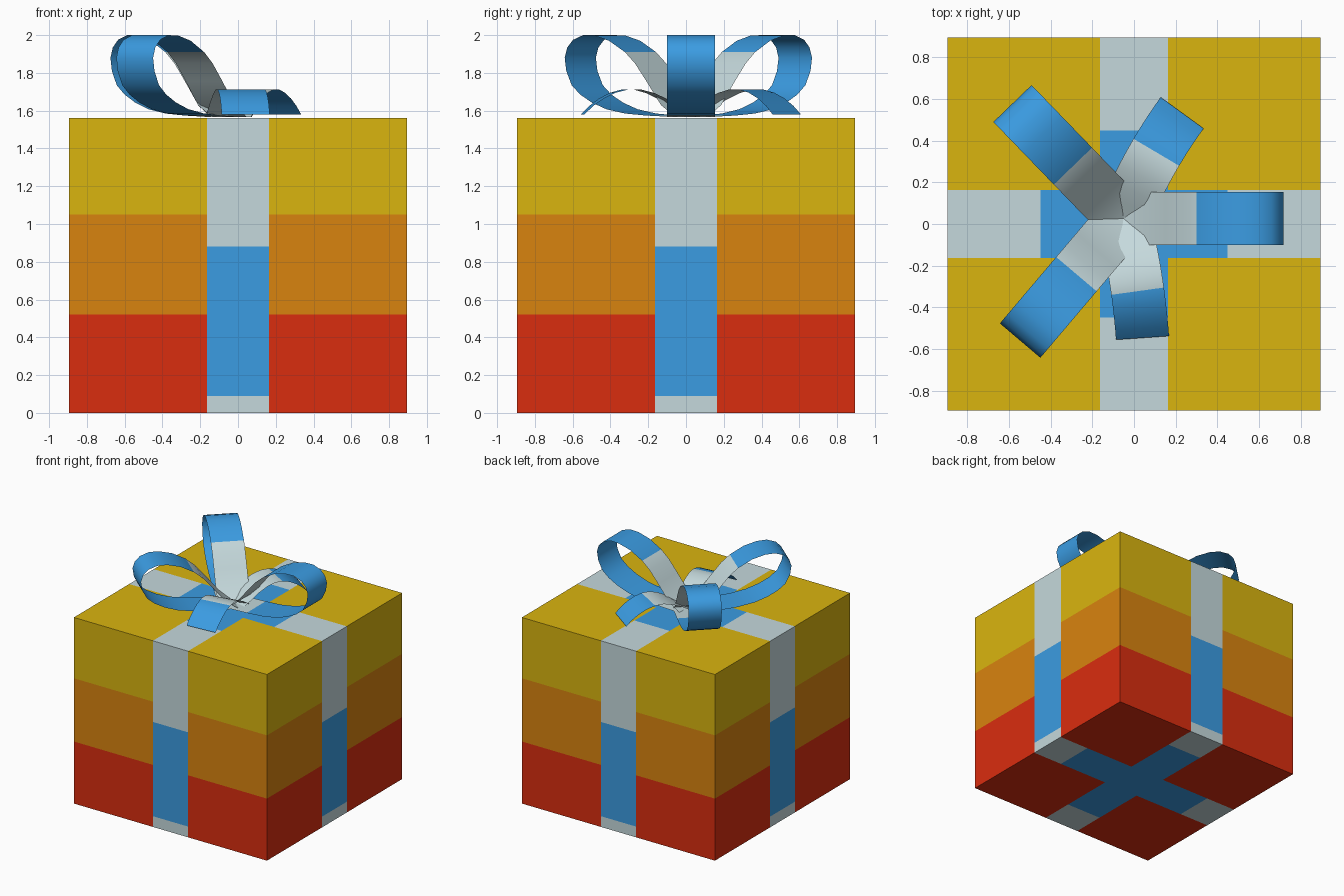
import bpy, bmesh, math
from mathutils import Vector

if "Cube" in bpy.data.objects:
    bpy.data.objects.remove(bpy.data.objects["Cube"])


def material(name, rgb):
    m = bpy.data.materials.new(name)
    lin = [(c / 255 / 12.92 if c < 11 else ((c / 255 + 0.055) / 1.055) ** 2.4) for c in rgb]
    m.diffuse_color = (*lin, 1)
    m.use_nodes = True
    m.node_tree.nodes["Principled BSDF"].inputs["Base Color"].default_value = m.diffuse_color
    return m


MATS = [material("red", (218, 45, 15)), material("orange", (217, 132, 15)),
        material("yellow", (218, 181, 15)), material("pale_grey", (197, 217, 220)),
        material("blue", (59, 156, 226))]
RED, ORANGE, YELLOW, GREY, BLUE = range(5)


def finish(name, bm):
    me = bpy.data.meshes.new(name)
    bm.to_mesh(me)
    bm.free()
    for m in MATS:
        me.materials.append(m)
    ob = bpy.data.objects.new(name, me)
    bpy.context.collection.objects.link(ob)
    return ob


# Gift box: one block, cut along every colour boundary
HALF, TOP, STRIP = 0.895, 1.56, 0.163
bm = bmesh.new()
bmesh.ops.create_cube(bm, size=1)
for v in bm.verts:
    v.co = (v.co.x * 2 * HALF, v.co.y * 2 * HALF, (v.co.z + 0.5) * TOP)


def cut(co, no):
    bmesh.ops.bisect_plane(bm, geom=bm.verts[:] + bm.edges[:] + bm.faces[:],
                           plane_co=co, plane_no=no)


for d in (STRIP, 0.45, 0.62):
    for s in (-d, d):
        cut((s, 0, 0), (1, 0, 0))
        cut((0, s, 0), (0, 1, 0))
for z in (0.09, 0.52, 0.88, 1.05):
    cut((0, 0, z), (0, 0, 1))
bm.normal_update()


def box_colour(f):
    c, n = f.calc_center_median(), f.normal
    ax, ay = abs(c.x), abs(c.y)
    if min(ax, ay) < STRIP:          # wrapped ribbon cross
        if abs(n.z) > 0.5:
            reach = 0.45 if n.z > 0 else 0.62
            return BLUE if max(ax, ay) < reach else GREY
        return BLUE if 0.09 < c.z < 0.88 else GREY
    return RED if c.z < 0.52 else ORANGE if c.z < 1.05 else YELLOW


for f in bm.faces:
    f.material_index = box_colour(f)
finish("gift_box", bm)

# Bow: thin ribbon sheets leaving a common knot point
KNOT, HALF_W = Vector((-0.05, 0.026, 0)), 0.1275
LOOP = [(0, 1.566), (0.1, 1.63), (0.2, 1.755), (0.28, 1.85), (0.35, 1.91), (0.46, 1.97),
        (0.56, 1.997), (0.64, 2.0), (0.71, 1.975), (0.75, 1.935), (0.768, 1.88), (0.757, 1.81),
        (0.72, 1.735), (0.66, 1.685), (0.58, 1.643), (0.48, 1.608), (0.35, 1.585),
        (0.2, 1.574), (0, 1.566)]
TAIL = [(0, 1.566), (0.07, 1.61), (0.14, 1.655), (0.22, 1.693), (0.29, 1.712), (0.355, 1.712),
        (0.42, 1.695), (0.48, 1.665), (0.535, 1.625), (0.58, 1.58)]


def ribbon(name, profile, start, end, grey_reach, low_reach):
    bm = bmesh.new()
    far = max(s for s, z in profile)
    rows = []
    for s, z in profile:
        mean = math.radians(start + (end - start) * s / far / 2)
        head = math.radians(start + (end - start) * s / far)
        c = KNOT + Vector((math.cos(mean) * s, math.sin(mean) * s, z))
        side = Vector((-math.sin(head), math.cos(head), 0)) * HALF_W
        rows.append((bm.verts.new(c - side), bm.verts.new(c + side)))
    for i, (a, b) in enumerate(zip(rows, rows[1:])):
        f = bm.faces.new((a[0], b[0], b[1], a[1]))
        f.smooth = True
        going_out = profile[i + 1][0] > profile[i][0]
        mid = (profile[i][0] + profile[i + 1][0]) / 2
        reach = grey_reach if going_out else low_reach
        f.material_index = GREY if mid < reach else BLUE
    finish(name, bm)


# Three loops and two loose tails
for name, ang in (("bow_loop_right", 0), ("bow_loop_back", 134), ("bow_loop_front", 229.7)):
    ribbon(name, LOOP, ang, ang, 0.35, 0.2)
ribbon("bow_tail_back", TAIL, 68, 54, 0.355, 0)
ribbon("bow_tail_front", TAIL, -76, -86, 0.355, 0)
